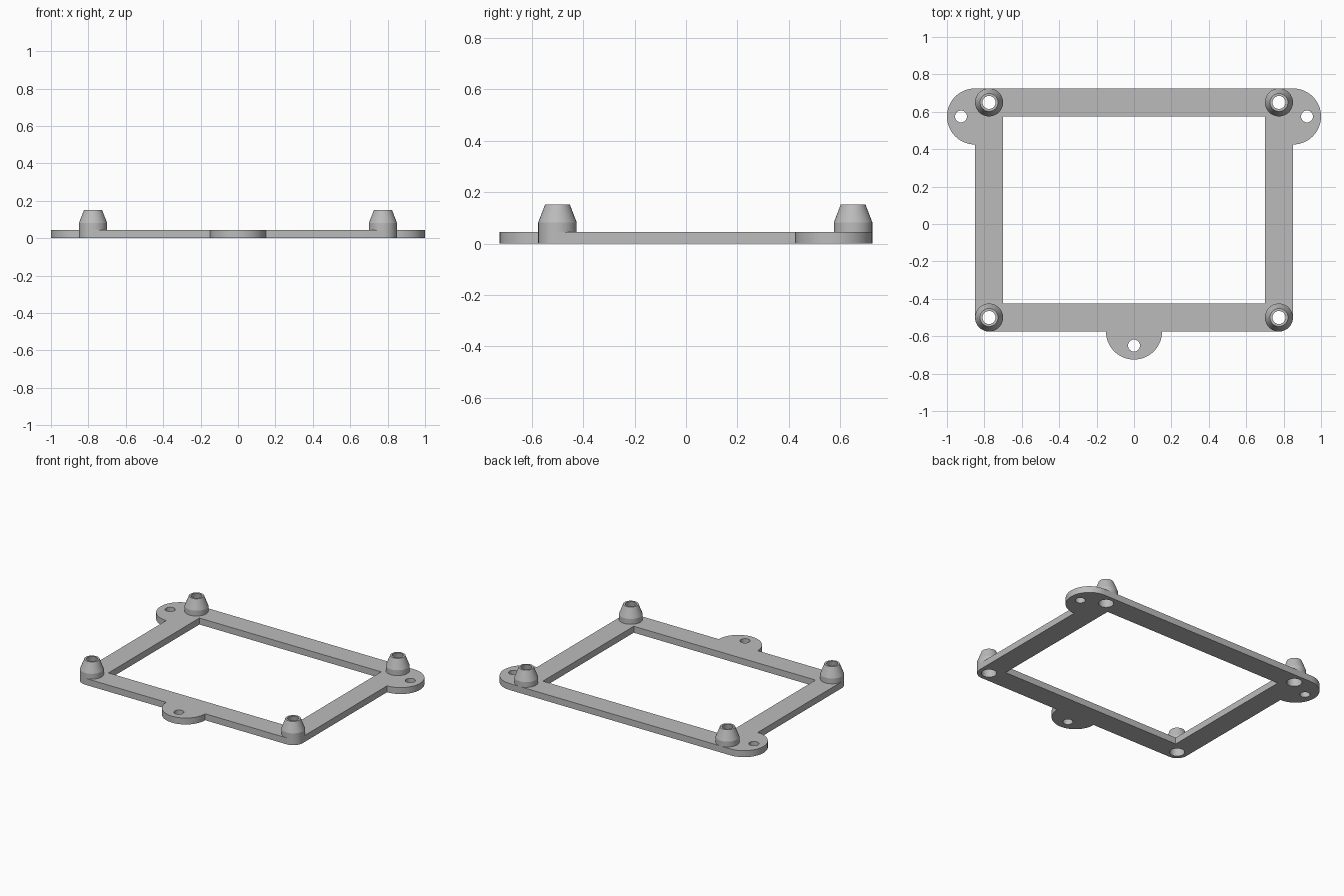
import bpy, bmesh, math

cube = bpy.data.objects.get("Cube")
if cube:
    bpy.data.objects.remove(cube, do_unlink=True)

HALF_X, FRONT_Y, BACK_Y = 0.85, -0.575, 0.725   # outer frame edges
BAR = 0.15                                      # bar width and tab radius
POST_R = BAR / 2
THICK, TOP = 0.045, 0.152
BORE = 0.048
TAB_Y = BACK_Y - BAR

grey = bpy.data.materials.new("mid_grey")
grey.use_nodes = True
grey.diffuse_color = (0.5, 0.5, 0.5, 1)
grey.node_tree.nodes["Principled BSDF"].inputs["Base Color"].default_value = (0.5, 0.5, 0.5, 1)


def arc(cx, cy, r, start, end, steps):
    angles = [math.radians(start + (end - start) * i / steps) for i in range(steps + 1)]
    return [(cx + r * math.cos(a), cy + r * math.sin(a)) for a in angles]


def circle(cx, cy, r):
    return arc(cx, cy, r, 0, 360, 32)[:-1]


def add_object(name, mesh):
    obj = bpy.data.objects.new(name, mesh)
    bpy.context.collection.objects.link(obj)
    mesh.materials.clear()
    mesh.materials.append(grey)
    bpy.ops.object.select_all(action='DESELECT')
    obj.select_set(True)
    bpy.context.view_layer.objects.active = obj
    bpy.ops.object.shade_smooth_by_angle(angle=math.radians(15))
    return obj


def extrude_outline(name, loops, height):
    """Fill the first loop, leave the others open, and thicken upward from z = 0."""
    curve = bpy.data.curves.new(name + "_outline", 'CURVE')
    curve.dimensions = '2D'
    curve.fill_mode = 'BOTH'
    curve.extrude = height / 2
    for loop in loops:
        spline = curve.splines.new('POLY')
        spline.points.add(len(loop) - 1)
        for point, (x, y) in zip(spline.points, loop):
            point.co = (x, y, 0, 1)
        spline.use_cyclic_u = True
    helper = bpy.data.objects.new(name + "_outline", curve)
    bpy.context.collection.objects.link(helper)
    mesh = bpy.data.meshes.new_from_object(helper)
    bpy.data.objects.remove(helper, do_unlink=True)
    bm = bmesh.new()
    bm.from_mesh(mesh)
    bmesh.ops.remove_doubles(bm, verts=bm.verts, dist=0.0001)
    bmesh.ops.translate(bm, verts=bm.verts, vec=(0, 0, height / 2))
    bmesh.ops.recalc_face_normals(bm, faces=bm.faces)
    bm.to_mesh(mesh)
    bm.free()
    return add_object(name, mesh)


def lathe(name, profile, x, y):
    bm = bmesh.new()
    verts = [bm.verts.new((r, 0, z)) for r, z in profile]
    edges = [bm.edges.new(pair) for pair in zip(verts, verts[1:])]
    bmesh.ops.spin(bm, geom=verts + edges, cent=(0, 0, 0), axis=(0, 0, 1),
                   angle=math.tau, steps=32, use_merge=True)
    bmesh.ops.remove_doubles(bm, verts=bm.verts, dist=0.0001)
    bmesh.ops.recalc_face_normals(bm, faces=bm.faces)
    # Make the flat rim face up
    rim = max(bm.faces, key=lambda f: f.calc_center_median().z)
    if rim.normal.z < 0:
        bmesh.ops.reverse_faces(bm, faces=bm.faces)
    mesh = bpy.data.meshes.new(name)
    bm.to_mesh(mesh)
    bm.free()
    obj = add_object(name, mesh)
    obj.location = (x, y, 0)
    return obj


# Frame outline with rounded front corners and three half-round tabs
post_x, front_post, back_post = HALF_X - POST_R, FRONT_Y + POST_R, BACK_Y - POST_R
outline = (arc(-post_x, front_post, POST_R, 180, 270, 8)
           + arc(0, FRONT_Y, BAR, 180, 360, 24)
           + arc(post_x, front_post, POST_R, 270, 360, 8)
           + arc(HALF_X, TAB_Y, BAR, -90, 90, 24)
           + arc(-HALF_X, TAB_Y, BAR, 90, 270, 24))

# Central opening, tab screw holes and post bores
in_x, in_front, in_back = HALF_X - BAR, FRONT_Y + BAR, BACK_Y - BAR
opening = [(-in_x, in_front), (in_x, in_front), (in_x, in_back), (-in_x, in_back)]
posts = {
    "front_left": (post_x, front_post), "front_right": (-post_x, front_post),
    "back_left": (post_x, back_post), "back_right": (-post_x, back_post),
}
screws = [(0, FRONT_Y - POST_R), (HALF_X + POST_R, TAB_Y), (-HALF_X - POST_R, TAB_Y)]
holes = [circle(x, y, 0.032) for x, y in screws]
holes += [circle(x, y, BORE) for x, y in posts.values()]
extrude_outline("mounting_frame", [outline, opening] + holes, THICK)

# Hollow tapered standoffs on the corners
profile = [(POST_R, THICK), (POST_R, 0.082), (0.048, TOP),
           (0.035, TOP), (BORE, 0.082), (BORE, THICK)]
for corner, (x, y) in posts.items():
    lathe(corner + "_standoff", profile, x, y)
